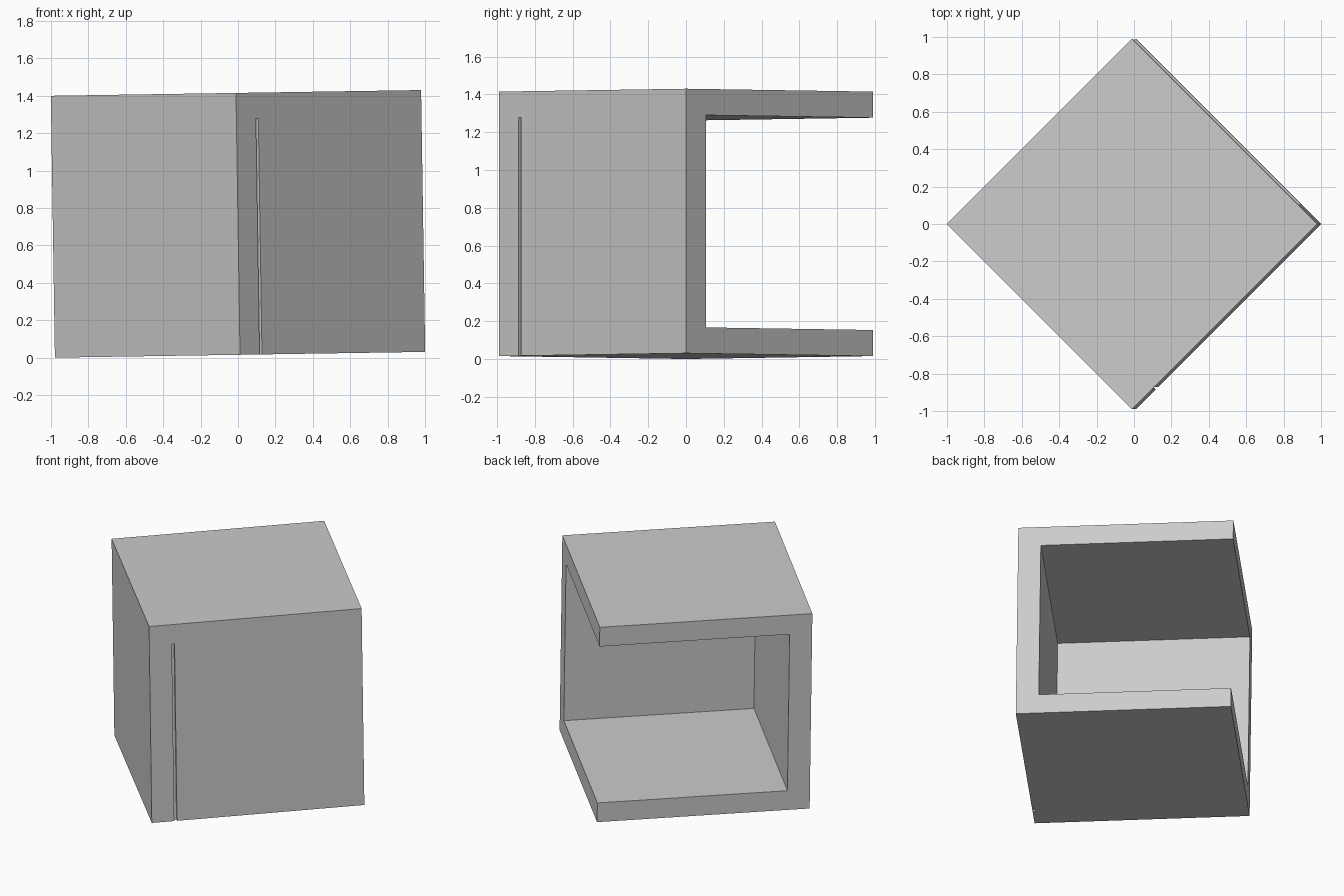
import bpy
from math import radians
from mathutils import Matrix, Vector

if "Cube" in bpy.data.objects:
    bpy.data.objects.remove(bpy.data.objects["Cube"])

S, WALL, SLAB, TILT = 1.4, 0.148, 0.138, -0.0155
H = S / 2
# cube stands corner-forward and leans very slightly
PLACE = (Matrix.Translation((0, 0, H + 0.0153))
         @ Matrix.Rotation(TILT, 4, 'Y') @ Matrix.Rotation(radians(45), 4, 'Z'))


def box(name, lo, hi):
    lo, hi = Vector(lo), Vector(hi)
    bpy.ops.mesh.primitive_cube_add(size=1)
    ob = bpy.context.object
    ob.name = name
    ob.data.transform(Matrix.Translation((lo + hi) / 2) @ Matrix.Diagonal((*(hi - lo), 1)))
    ob.matrix_world = PLACE
    return ob


def cut(target, cutter):
    cutter.hide_render = True
    cutter.hide_set(True)
    mod = target.modifiers.new(cutter.name, 'BOOLEAN')
    mod.operation = 'DIFFERENCE'
    mod.solver = 'EXACT'
    mod.object = cutter
    bpy.context.view_layer.objects.active = target
    bpy.ops.object.modifier_apply(modifier=mod.name)
    bpy.data.objects.remove(cutter)


# two walls with floor and roof slabs, open on both rear sides
shell = box("box_shell", (-H, -H, -H), (H, H, H))
cut(shell, box("inside_space", (-H + WALL, -H + WALL, -H + SLAB), (H + 1, H + 1, H - SLAB)))

# narrow seam where the two walls meet
cut(shell, box("wall_seam", (-H + WALL, -H - 0.1, -H - 0.1),
               (-H + WALL + 0.018, -H + 0.02, H - SLAB)))
